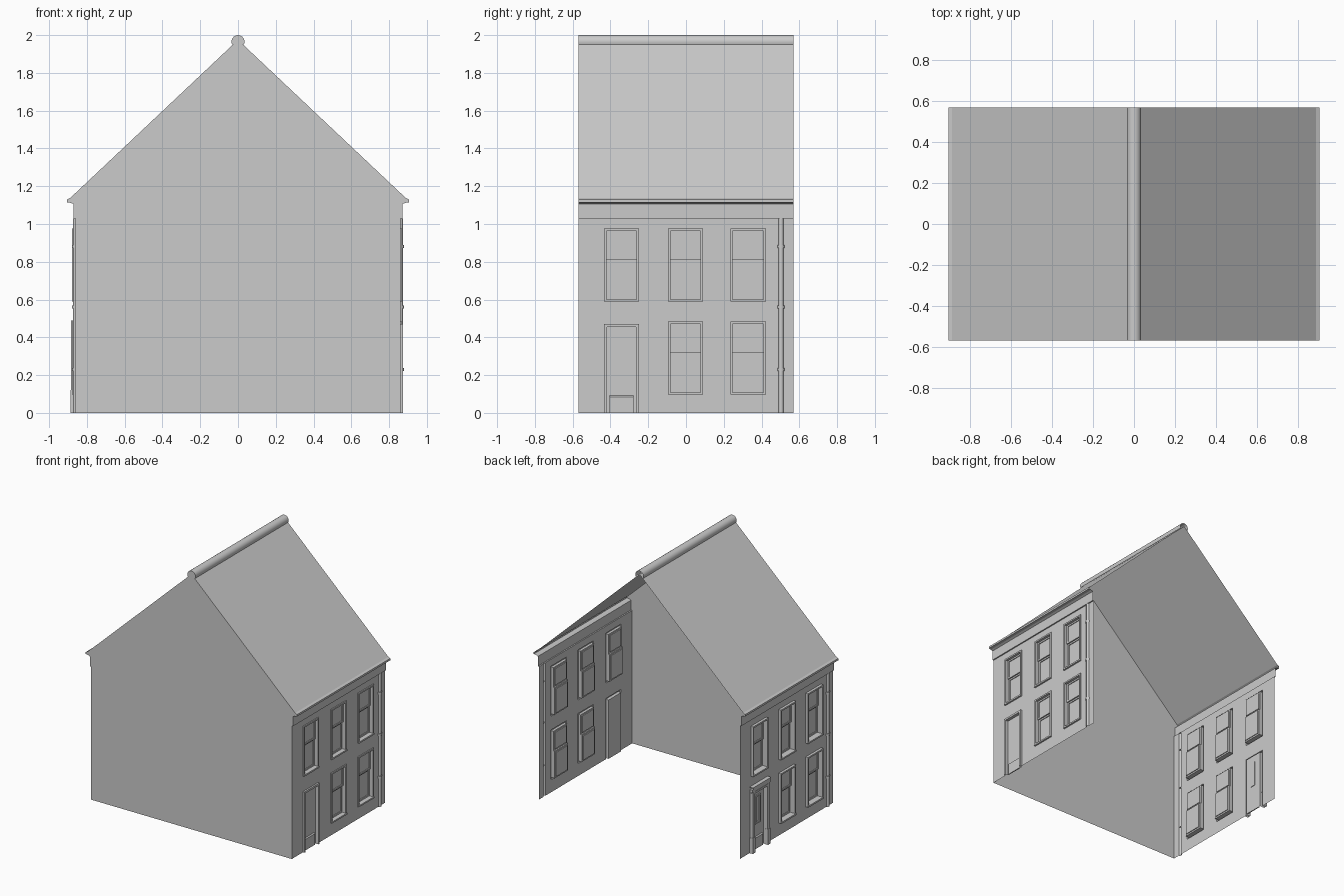
import bpy, bmesh, math

cube = bpy.data.objects.get("Cube")
if cube:
    bpy.data.objects.remove(cube, do_unlink=True)

WALL = 0.86      # distance of the facades from the centre
HALF = 0.57      # half depth of the house
RIDGE_Z = 1.975

grey = bpy.data.materials.new("plain_grey")
grey.use_nodes = True
COLOUR = (0.6, 0.6, 0.6, 1)
grey.diffuse_color = COLOUR
grey.node_tree.nodes["Principled BSDF"].inputs["Base Color"].default_value = COLOUR


def make(name, faces, smooth=False):
    """Make an object from a list of polygons given as point lists."""
    bm = bmesh.new()
    for pts in faces:
        bm.faces.new([bm.verts.new(p) for p in pts])
    bmesh.ops.remove_doubles(bm, verts=bm.verts, dist=0.0002)
    mesh = bpy.data.meshes.new(name)
    bm.to_mesh(mesh)
    bm.free()
    mesh.materials.append(grey)
    ob = bpy.data.objects.new(name, mesh)
    bpy.context.collection.objects.link(ob)
    if smooth:
        bpy.ops.object.select_all(action='DESELECT')
        ob.select_set(True)
        bpy.context.view_layer.objects.active = ob
        bpy.ops.object.shade_smooth_by_angle(angle=math.radians(40))
    return ob


def on_side(side, faces):
    """Map facade points (along, up, outward) to the +x or -x side."""
    return [[(side * (WALL + d), side * u, z) for u, z, d in f] for f in faces]


def sweep(profile, u0, u1):
    """Sweep an (outward, up) profile along the facade."""
    return [[(u0, za, da), (u1, za, da), (u1, zb, db), (u0, zb, db)]
            for (da, za), (db, zb) in zip(profile, profile[1:])]


def rings(rect, steps, foot=1, close=True):
    """Nested rectangles of (inset, outward); foot scales the bottom inset."""
    u0, u1, z0, z1 = rect
    loops = [[(u0 + i, z0 + i * foot, d), (u1 - i, z0 + i * foot, d),
              (u1 - i, z1 - i, d), (u0 + i, z1 - i, d)] for i, d in steps]
    faces = []
    for a, b in zip(loops, loops[1:]):
        for k in range(4):
            n = (k + 1) % 4
            if (a[k], a[n]) != (b[k], b[n]) and not (foot == 0 and k == 0):
                faces.append([a[k], a[n], b[n], b[k]])
    return faces + ([loops[-1]] if close else [])


def window(rect, out):
    """Raised frame, a proud upper sash and a deeper lower sash."""
    u0, u1, z0, z1 = rect
    faces = rings(rect, [(0, 0), (0, out), (0.012, out), (0.012, -0.012)], close=False)
    u0, u1, z0, z1 = u0 + 0.012, u1 - 0.012, z0 + 0.012, z1 - 0.012
    mid = z0 + (z1 - z0) * 0.58
    faces += rings((u0, u1, mid, z1), [(0, -0.012), (0.012, -0.012), (0.012, -0.018)])
    faces += rings((u0, u1, z0, mid), [(0, -0.012), (0, -0.022), (0.012, -0.022), (0.012, -0.028)])
    # sill
    return faces + sweep([(out, z0 - 0.012), (out + 0.005, z0 - 0.012),
                          (out + 0.005, z0), (out, z0)], u0 - 0.012, u1 + 0.012)


def wall(holes):
    """Flat facade sheet with rectangular openings."""
    us = sorted({-HALF, HALF} | {h[0] for h in holes} | {h[1] for h in holes})
    zs = sorted({0, 1.03} | {h[2] for h in holes} | {h[3] for h in holes})
    faces = []
    for a, b in zip(us, us[1:]):
        for c, d in zip(zs, zs[1:]):
            u, z = (a + b) / 2, (c + d) / 2
            if not any(h[0] < u < h[1] and h[2] < z < h[3] for h in holes):
                faces.append([(a, c, 0), (b, c, 0), (b, d, 0), (a, d, 0)])
    return faces


def half_pipe(u, radius, z0, z1, n=8):
    """Open-backed half cylinder standing on the facade."""
    arc = [(u - radius * math.cos(math.pi * i / n), radius * math.sin(math.pi * i / n))
           for i in range(n + 1)]
    faces = [[(a, z0, da), (b, z0, db), (b, z1, db), (a, z1, da)]
             for (a, da), (b, db) in zip(arc, arc[1:])]
    return faces + [[(a, z1, d) for a, d in arc]]


# cornice outline, (outward, up)
CORNICE = [(0, 1.03), (0.01, 1.03), (0.01, 1.105), (0.025, 1.112),
           (0.045, 1.115), (0.045, 1.13), (0.028, 1.138)]
COLUMNS = [(-0.434, -0.249), (-0.095, 0.09), (0.235, 0.423)]
PIPE_U, PIPE_R = 0.503, 0.013

for side, label, out in ((1, "left", 0.008), (-1, "right", 0.02)):
    windows = [(a, b, 0.589, 0.976) for a, b in COLUMNS]
    windows += [(a, b, 0.097, 0.483) for a, b in COLUMNS[1:]]
    door = (-0.434, -0.249, 0, 0.47)
    pipe = (PIPE_U - PIPE_R, PIPE_U + PIPE_R, 0, 1.03)

    make(label + "_facade", on_side(side, wall(windows + [door, pipe])))
    for i, w in enumerate(windows):
        make(f"{label}_window_{i + 1}", on_side(side, window(w, out)))

    # door with frame, leaf and low kick board
    u0, u1, z0, z1 = door
    faces = rings(door, [(0, 0), (0, out + 0.005), (0.015, out + 0.005), (0.015, -0.012)], foot=0)
    faces += sweep([(-0.012, 0), (-0.004, 0), (-0.004, 0.085), (-0.012, 0.092)],
                   u0 + 0.03, u1 - 0.03)
    if side < 0:
        # side posts, hood and a tall raised light in the leaf
        for a in (u0 - 0.012, u1 - 0.012):
            faces += rings((a, a + 0.024, 0, 0.49), [(0, 0), (0, 0.025)], foot=0)
            faces += rings((a - 0.004, a + 0.028, 0, 0.12), [(0, 0), (0, 0.028)], foot=0)
        faces += sweep([(0, 0.47), (0.022, 0.47), (0.03, 0.5), (0.03, 0.512), (0, 0.512)],
                       u0 - 0.02, u1 + 0.02)
        faces += rings((-0.375, -0.308, 0.19, 0.41),
                       [(0, -0.012), (0, -0.004), (0.012, -0.004), (0.012, -0.016)])
    make(label + "_door", on_side(side, faces))

    # drainpipe and its brackets
    faces = half_pipe(PIPE_U, PIPE_R, 0, 1.03)
    for z in (0.23, 0.56, 0.88):
        faces += half_pipe(PIPE_U, PIPE_R + 0.006, z - 0.008, z + 0.008)
    make(label + "_drainpipe", on_side(side, faces), smooth=True)

    make(label + "_cornice", on_side(side, sweep(CORNICE, -HALF, HALF)))

    # roof slope
    eave_d, eave_z = CORNICE[-1]
    x = side * (WALL + eave_d)
    slope = [(x, -side * HALF, eave_z), (x, side * HALF, eave_z),
             (0, side * HALF, RIDGE_Z), (0, -side * HALF, RIDGE_Z)]
    make(label + "_roof_slope", [slope])

# front gable wall, following the cornice outline
outline = [(WALL, 0)] + [(WALL + d, z) for d, z in CORNICE]
gable = outline + [(0, RIDGE_Z)] + [(-x, z) for x, z in reversed(outline)]
make("gable_wall", [[(x, -HALF, z) for x, z in gable]])

# rounded ridge cap
arc = []
for i in range(13):
    a = math.radians(-25 + 230 * i / 12)
    arc.append((0.035 * math.cos(a), 1.965 + 0.035 * math.sin(a)))
cap = [[(xa, -HALF, za), (xa, HALF, za), (xb, HALF, zb), (xb, -HALF, zb)]
       for (xa, za), (xb, zb) in zip(arc, arc[1:])]
cap.append([(x, -HALF, z) for x, z in arc])
make("ridge_cap", cap, smooth=True)
